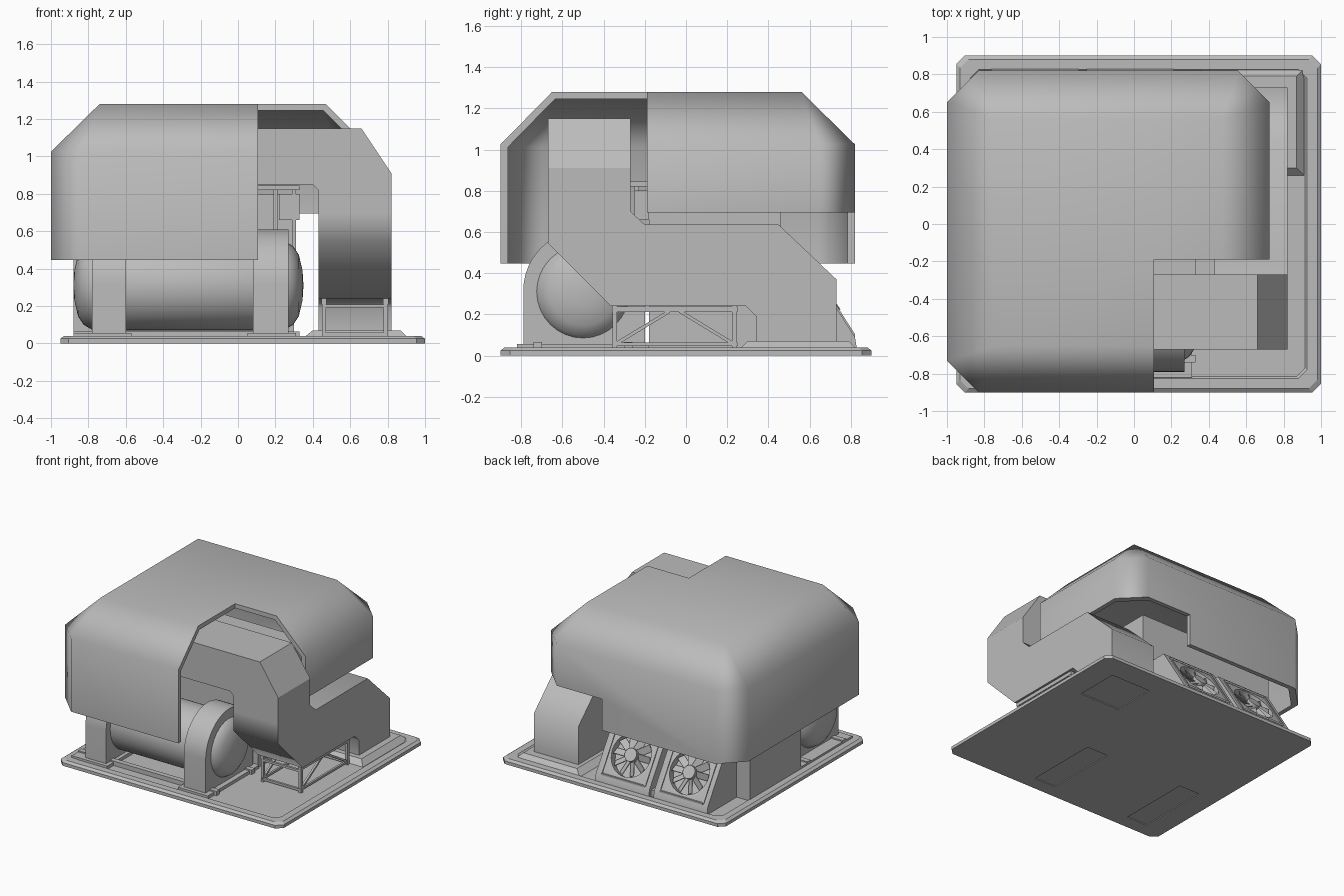
import bpy, bmesh, math
from mathutils import Vector, Matrix

cube = bpy.data.objects.get("Cube")
if cube:
    bpy.data.objects.remove(cube, do_unlink=True)

grey = bpy.data.materials.new("plain_grey")
grey.use_nodes = True
colour = (0.5, 0.5, 0.5, 1)
grey.diffuse_color = colour
grey.node_tree.nodes["Principled BSDF"].inputs["Base Color"].default_value = colour


def finish(name, bm):
    """Turn a bmesh into a named grey object."""
    bmesh.ops.recalc_face_normals(bm, faces=bm.faces)
    mesh = bpy.data.meshes.new(name)
    bm.to_mesh(mesh)
    bm.free()
    mesh.materials.append(grey)
    obj = bpy.data.objects.new(name, mesh)
    bpy.context.collection.objects.link(obj)
    return obj


def select(obj):
    bpy.ops.object.select_all(action='DESELECT')
    obj.select_set(True)
    bpy.context.view_layer.objects.active = obj


def smooth(obj, degrees=50, weighted=True):
    select(obj)
    bpy.ops.object.shade_smooth_by_angle(angle=math.radians(degrees))
    if weighted:
        mod = obj.modifiers.new("weighted", 'WEIGHTED_NORMAL')
        mod.keep_sharp = True


def hull(name, points):
    bm = bmesh.new()
    for p in points:
        bm.verts.new(p)
    bmesh.ops.convex_hull(bm, input=bm.verts)
    bmesh.ops.dissolve_limit(bm, angle_limit=0.01, verts=bm.verts, edges=bm.edges)
    return finish(name, bm)


def box(name, x0, x1, y0, y1, z0, z1):
    return hull(name, [(x, y, z) for x in (x0, x1) for y in (y0, y1) for z in (z0, z1)])


def prism(name, profile, axis, lo, hi):
    """Extrude an outline along x (points are y, z) or along y (points are x, z)."""
    bm = bmesh.new()
    place = (lambda a, b, t: (t, a, b)) if axis == 'X' else (lambda a, b, t: (a, t, b))
    face = bm.faces.new([bm.verts.new(place(a, b, lo)) for a, b in profile])
    new = bmesh.ops.extrude_face_region(bm, geom=[face])["geom"]
    shift = Vector(place(0, 0, hi - lo))
    bmesh.ops.translate(bm, vec=shift, verts=[v for v in new if isinstance(v, bmesh.types.BMVert)])
    return finish(name, bm)


def cut(obj, cutter):
    mod = obj.modifiers.new("cut", 'BOOLEAN')
    mod.operation, mod.solver, mod.object = 'DIFFERENCE', 'EXACT', cutter
    select(obj)
    bpy.ops.object.modifier_apply(modifier=mod.name)
    bpy.data.objects.remove(cutter, do_unlink=True)


def bar(name, a, b, width=0.022):
    """Square strut between two points."""
    a, b = Vector(a), Vector(b)
    bm = bmesh.new()
    bmesh.ops.create_cube(bm, size=1)
    turn = (b - a).to_track_quat('Z', 'Y').to_matrix().to_4x4()
    size = Matrix.Diagonal((width, width, (b - a).length, 1))
    bm.transform(Matrix.Translation((a + b) / 2) @ turn @ size)
    return finish(name, bm)


def octagon(x0, x1, y0, y1, c, z):
    pts = []
    for x, sx in ((x0, 1), (x1, -1)):
        for y, sy in ((y0, 1), (y1, -1)):
            pts += [(x + sx * c, y, z), (x, y + sy * c, z)]
    return pts


# Base tray with a bevelled rim and a shallow pan
def tray(inset, z):
    return octagon(-0.95 + inset, 1 - inset, -0.9 + inset, 0.9 - inset, 0.045, z)


base = hull("base_tray", tray(0, 0) + tray(0, 0.025) + tray(0.02, 0.04))
cut(base, hull("pan_cutter", tray(0.085, 0.03) + tray(0.065, 0.05)))
for x0, x1, y0, y1 in ((0.08, 0.27, -0.79, -0.2), (-0.78, -0.6, -0.79, -0.2), (0.45, 0.8, 0.36, 0.71)):
    cut(base, box("panel_cutter", x0, x1, y0, y1, -0.02, 0.007))


# Hollow cover with chamfered corners
def cover_shape(name, t, low):
    points = []
    for z in (low, 1.025 - t * 0.4):
        points += octagon(-1 + t, 0.725 - t, -0.9 + t, 0.82 - t, 0.17, z)
    k = t * 0.4
    points += [(x, y, 1.28 - t) for x in (-0.74 + k, 0.47 - k) for y in (-0.65 + k, 0.56 - k)]
    return hull(name, points)


cover = cover_shape("cover", 0, 0.447)
cut(cover, cover_shape("hollow_cutter", 0.035, 0.3))
cut(cover, box("front_notch_cutter", 0.108, 1.5, -1.5, -0.19, 0, 2))
cut(cover, box("side_notch_cutter", 0.16, 1.5, -0.5, 1.5, 0, 0.695))
smooth(cover)

# Inner body under the cover
box("inner_body", -0.88, 0.3, -0.18, 0.46, 0.03, 0.8)

# Large duct: overhead elbow, then a lower run to the back
smooth(prism("duct_upper", [(-0.2, 1.15), (0.66, 1.15), (0.82, 0.91), (0.82, 0.7), (0.43, 0.7),
                            (0.43, 0.82), (0.4, 0.85), (-0.2, 0.85)], 'Y', -0.67, -0.27), 20)
smooth(prism("duct_lower", [(-0.67, 0.7), (-0.67, 0.545), (-0.365, 0.24), (0.29, 0.24),
                            (0.34, 0.19), (0.34, 0.06), (0.73, 0.06), (0.73, 0.37),
                            (0.45, 0.635), (-0.2, 0.635), (-0.27, 0.7)], 'X', 0.43, 0.82))
hull("duct_flange", [(x, y, 0.03) for x in (0.35, 0.91) for y in (0.26, 0.83)]
     + [(x, y, 0.07) for x in (0.4, 0.87) for y in (0.3, 0.79)])

# Stand under the duct
for x in (0.46, 0.79):
    for y in (-0.345, 0.235):
        bar("stand_leg", (x, y, 0.03), (x, y, 0.24))
    bar("stand_top_rail", (x, -0.36, 0.225), (x, 0.25, 0.225), 0.028)
    bar("stand_low_rail", (x, -0.36, 0.055), (x, 0.25, 0.055), 0.016)
    bar("stand_brace", (x, -0.335, 0.06), (x, -0.08, 0.215), 0.016)
    bar("stand_brace", (x, 0.225, 0.06), (x, -0.03, 0.215), 0.016)
for y in (-0.345, 0.235):
    bar("stand_cross_rail", (0.46, y, 0.2), (0.79, y, 0.2), 0.018)
    bar("stand_cross_rail", (0.46, y, 0.05), (0.79, y, 0.05), 0.018)

# Horizontal tank with domed ends
half = [(0.615, 0), (0.61, 0.08), (0.59, 0.165), (0.56, 0.21), (0.51, 0.24)]
outline = half + [(-x, r) for x, r in reversed(half)]
bm = bmesh.new()
verts = [bm.verts.new((x - 0.265, -0.5, 0.31 + r)) for x, r in outline]
edges = [bm.edges.new(pair) for pair in zip(verts, verts[1:])]
bmesh.ops.spin(bm, geom=verts + edges, cent=(0, -0.5, 0.31), axis=(1, 0, 0),
               angle=math.tau, steps=32, use_merge=True)
bmesh.ops.remove_doubles(bm, verts=bm.verts, dist=0.0005)
smooth(finish("tank", bm), 50, False)

# Arched housings around the tank, on skid plates
arch = [(-0.79, 0.03)]
for i in range(25):
    a = math.pi * (1 - i / 24)
    arch.append((-0.495 + 0.295 * math.cos(a), 0.315 + 0.295 * math.sin(a)))
arch.append((-0.2, 0.03))
for x0, x1, p0, p1 in ((0.08, 0.27, 0.05, 0.31), (-0.78, -0.6, -0.88, -0.57)):
    smooth(prism("tank_arch", arch, 'X', x0, x1), 40, False)
    box("skid_plate", p0, p1, -0.82, -0.18, 0.03, 0.055)
for y in (-0.72, -0.28):
    box("skid_rail", -0.88, 0.33, y - 0.02, y + 0.02, 0.03, 0.065)

# Small frame behind the duct
for x in (0.2, 0.3):
    bar("frame_post", (x, -0.24, 0.5), (x, -0.24, 0.83))
box("frame_rail", 0.1, 0.33, -0.27, -0.19, 0.82, 0.845)
box("control_box", 0.22, 0.33, -0.25, -0.18, 0.66, 0.8)

# Sloped fan housings at the back
slope = [(0.46, 0.03), (0.83, 0.03), (0.82, 0.09), (0.59, 0.45), (0.46, 0.45)]
tilt = Matrix.Rotation(-math.atan2(0.36, 0.23), 4, 'X')


def disc(name, frame, radius, z0, z1):
    bm = bmesh.new()
    bmesh.ops.create_cone(bm, cap_ends=True, segments=32, radius1=radius, radius2=radius, depth=z1 - z0,
                          matrix=frame @ Matrix.Translation((0, 0, (z0 + z1) / 2)))
    return finish(name, bm)


for x in (-0.02, -0.53):
    housing = prism("fan_housing", slope, 'X', x - 0.235, x + 0.235)
    frame = Matrix.Translation((x, 0.712, 0.26)) @ tilt
    cut(housing, disc("fan_hole_cutter", frame, 0.165, -0.06, 0.05))
    smooth(housing, 30, False)
    smooth(disc("fan_hub", frame, 0.05, -0.06, 0.012), 40, False)
    bm = bmesh.new()
    for i in range(10):
        pitch = Matrix.Rotation(math.radians(35), 4, 'X')
        spot = frame @ Matrix.Rotation(math.tau * i / 10, 4, 'Z') @ Matrix.Translation((0.098, 0, -0.025))
        bmesh.ops.create_cube(bm, size=1, matrix=spot @ pitch @ Matrix.Diagonal((0.11, 0.055, 0.006, 1)))
    finish("fan_blades", bm)
    # Raised trim round each fan
    for side in (-1, 1):
        bar("fan_trim", frame @ Vector((side * 0.19, -0.19, 0)), frame @ Vector((side * 0.19, 0.19, 0)), 0.014)
        bar("fan_trim", frame @ Vector((-0.19, side * 0.19, 0)), frame @ Vector((0.19, side * 0.19, 0)), 0.014)
box("fan_divider", -0.295, -0.255, 0.46, 0.8, 0.03, 0.08)
